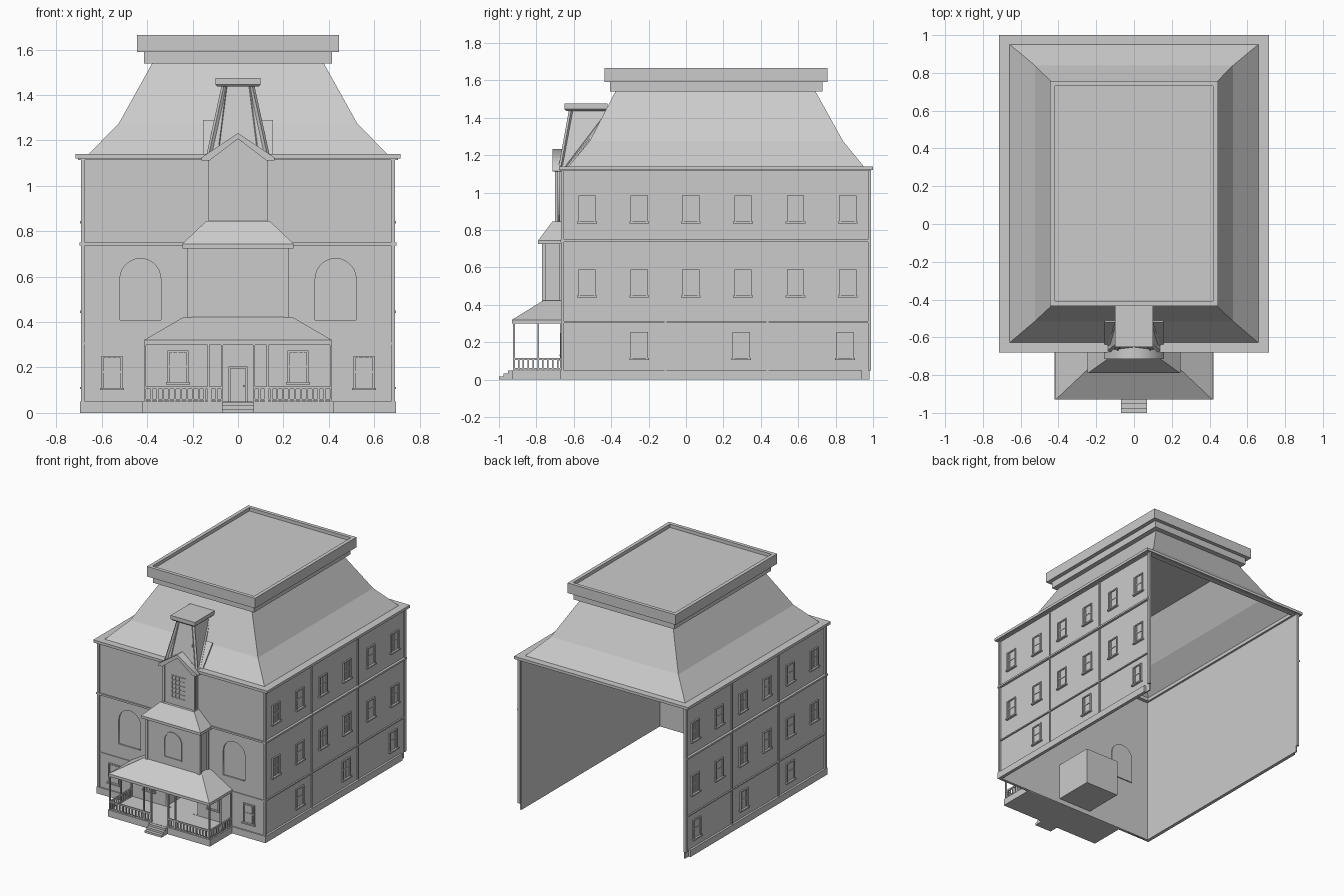
import bpy, bmesh, math
from mathutils import Matrix, Vector

if "Cube" in bpy.data.objects:
    bpy.data.objects.remove(bpy.data.objects["Cube"])


def finish(name, bm, mirror=False):
    bmesh.ops.recalc_face_normals(bm, faces=bm.faces)
    me = bpy.data.meshes.new(name)
    bm.to_mesh(me)
    bm.free()
    ob = bpy.data.objects.new(name, me)
    bpy.context.collection.objects.link(ob)
    if mirror:
        ob.modifiers.new("mirror", 'MIRROR').use_mirror_merge = False
    return ob


def boxes(name, items, mirror=False, matrix=Matrix()):
    """One object from boxes given as (x0, x1, y0, y1, z0, z1)."""
    bm = bmesh.new()
    for x0, x1, y0, y1, z0, z1 in items:
        m = Matrix.Translation(((x0 + x1) / 2, (y0 + y1) / 2, (z0 + z1) / 2)) \
            @ Matrix.Diagonal((x1 - x0, y1 - y0, z1 - z0, 1))
        bmesh.ops.create_cube(bm, size=1, matrix=matrix @ m)
    return finish(name, bm, mirror)


def loft(name, levels, capped=True):
    """Stacked rectangles (half_x, y_front, y_back, z) joined by quads."""
    bm = bmesh.new()
    rings = [[bm.verts.new(p) for p in ((-x, a, z), (x, a, z), (x, b, z), (-x, b, z))]
             for x, a, b, z in levels]
    for r, s in zip(rings, rings[1:]):
        for i in range(4):
            j = (i + 1) % 4
            bm.faces.new((r[i], r[j], s[j], s[i]))
    if capped:
        bm.faces.new(rings[0])
        bm.faces.new(rings[-1])
    return finish(name, bm)


def prism(name, outlines, y0, y1):
    """Outline in x/z with optional holes, extruded from y0 to y1."""
    cu = bpy.data.curves.new(name, 'CURVE')
    cu.dimensions, cu.fill_mode, cu.extrude = '2D', 'BOTH', (y1 - y0) / 2
    for pts in outlines:
        sp = cu.splines.new('POLY')
        sp.points.add(len(pts) - 1)
        for p, (x, z) in zip(sp.points, pts):
            p.co = (x, z, 0, 1)
        sp.use_cyclic_u = True
    tmp = bpy.data.objects.new(name + "_outline", cu)
    bpy.context.collection.objects.link(tmp)
    dg = bpy.context.evaluated_depsgraph_get()
    me = bpy.data.meshes.new_from_object(tmp.evaluated_get(dg))
    bpy.data.objects.remove(tmp)
    me.transform(Matrix.Translation((0, (y0 + y1) / 2, 0)) @ Matrix.Rotation(math.pi / 2, 4, 'X'))
    me.name = name
    ob = bpy.data.objects.new(name, me)
    bpy.context.collection.objects.link(ob)
    return ob


def bar(name, a, b, w, mirror=True):
    """Square bar between two points."""
    a, b = Vector(a), Vector(b)
    d = b - a
    m = Matrix.Translation((a + b) / 2) @ d.to_track_quat('Z', 'Y').to_matrix().to_4x4()
    return boxes(name, [(-w / 2, w / 2, -w / 2, w / 2, -d.length / 2, d.length / 2)], mirror, m)


def rect(x0, x1, z0, z1):
    return [(x0, z0), (x1, z0), (x1, z1), (x0, z1)]


def arch(cx, r, z0, zs, n=14):
    return [(cx - r, z0), (cx + r, z0)] + \
        [(cx + r * math.cos(math.pi * i / n), zs + r * math.sin(math.pi * i / n)) for i in range(n + 1)]


def window(name, loc, side=False, mirror=True):
    """Double-hung window: casing, sill, sashes and glazing bars."""
    m = Matrix.Translation(loc)
    if side:
        m = m @ Matrix.Rotation(math.pi / 2, 4, 'Z')
    w, h, t = .046, .07, .009
    parts = [(-w, -w + t, -.01, .004, -h, h), (w - t, w, -.01, .004, -h, h),
             (-w, w, -.01, .004, h - t, h), (-.053, .053, -.017, .004, -h - .01, -h),
             (-w + t, w - t, -.006, .004, -.004, .004), (-.003, .003, -.004, .004, -h, h),
             (-.026, -.022, -.004, .004, -h, h), (.022, .026, -.004, .004, -h, h),
             (-w + t, w - t, -.002, .004, -h, h)]
    return boxes(name, parts, mirror, m)


# Main walls: open at the back and underneath
boxes("side_wall", [(.67, .68, -.66, .98, .0, 1.12)], True).data.transform(Matrix())
prism("front_wall", [rect(-.68, .68, 0, 1.12), rect(-.13, .13, .05, .30),
                     arch(-.43, .09, .41, .59), arch(.43, .09, .41, .59)], -.66, -.65)
for s in (-1, 1):
    prism("arched_niche_back", [arch(.43 * s, .092, .408, .59)], -.65, -.642)

# Plinth
boxes("plinth", [(.675, .695, -.67, .94, 0, .05), (.41, .695, -.67, -.65, 0, .05)], True)

# Corner boards, belt courses and side battens
boxes("corner_boards", [(.675, .692, -.668, -.652, .05, 1.12), (.672, .692, .972, .99, .05, 1.12)], True)
boxes("belt_courses", [(.675, .698, -.67, .99, .737, .75), (.12, .698, -.67, -.655, .737, .75),
                       (.675, .69, -.665, .99, .302, .311), (.41, .69, -.666, -.655, .302, .311)], True)
boxes("wall_battens", [(.675, .688, y - .005, y + .005, .05, 1.12) for y in (-.11, .435)], True)

# Side windows
for z, ys in ((.915, (-.53, -.25, .025, .305, .585, .865)),
              (.52, (-.53, -.25, .025, .305, .585, .865)),
              (.185, (-.25, .295, .85))):
    for y in ys:
        window("side_window", (.68, y, z), True)
# Front ground-floor windows
window("front_window", (.555, -.66, .18))
window("porch_window", (.265, -.66, .205))

# Main cornice ring and hollow curved mansard roof
loft("cornice", [(.655, -.625, .95, 1.115), (.705, -.67, .99, 1.115), (.705, -.67, .99, 1.12),
                 (.715, -.68, 1, 1.12), (.715, -.68, 1, 1.14), (.655, -.625, .95, 1.14),
                 (.655, -.625, .95, 1.115)], False)
loft("mansard_roof", [(.66, -.63, .952, 1.138), (.525, -.515, .84, 1.275), (.375, -.375, .69, 1.545)], False)
loft("roof_crown", [(.415, -.405, .73, 1.54), (.415, -.405, .73, 1.59), (.445, -.435, .757, 1.59),
                    (.445, -.435, .757, 1.665), (.418, -.408, .73, 1.665), (.418, -.408, .73, 1.64)])

# Porch floor, steps and recessed entrance
boxes("porch_floor", [(-.42, .42, -.93, -.655, 0, .05), (-.14, .14, -.66, -.35, .035, .05)])
boxes("front_steps", [(-.07, .07, -1 + .024 * i, -.92, .0, .016 * (i + 1)) for i in range(3)])
boxes("entrance_recess", [(-.14, -.13, -.65, -.36, .04, .31), (.13, .14, -.65, -.36, .04, .31),
                          (-.14, .14, -.36, -.35, .04, .31), (-.14, .14, -.65, -.35, .30, .31)])
boxes("front_door", [(-.042, .042, -.366, -.36, .05, .205), (-.042, -.032, -.374, -.36, .05, .205),
                     (.032, .042, -.374, -.36, .05, .205), (-.042, .042, -.374, -.36, .195, .205),
                     (-.02, .02, -.37, -.36, .125, .18), (-.02, .02, -.37, -.36, .065, .11),
                     (.022, .028, -.375, -.36, .115, .122)])

# Porch posts and railings
posts = [(x, y) for x, y in ((.41, -.92), (.07, -.92), (.13, -.92), (.41, -.79), (.41, -.668))]
boxes("porch_posts", [(x - .005, x + .005, y - .005, y + .005, .05, .305) for x, y in posts], True)
rails = [(.07, .41, -.925, -.915, .105, .116), (.07, .41, -.923, -.917, .055, .061),
         (.405, .415, -.92, -.665, .105, .116), (.407, .413, -.92, -.665, .055, .061)]
rails += [(.095 + .026 * i - .004, .099 + .026 * i, -.924, -.916, .05, .108) for i in range(12)]
rails += [(.406, .414, -.899 + .026 * i, -.891 + .026 * i, .05, .108) for i in range(9)]
boxes("porch_railing", rails, True)

# Porch roof
loft("porch_roof", [(.415, -.93, -.655, .30), (.415, -.93, -.655, .32), (.24, -.765, -.655, .422)])

# Second-storey bay with its own roof
loft("bay", [(.212, -.765, -.655, .41), (.212, -.765, -.655, .73)])
boxes("bay_corner_boards", [(.205, .225, -.77, -.75, .42, .73), (.205, .225, -.675, -.655, .42, .73)], True)
prism("bay_arch_frame", [arch(0, .075, .475, .60), arch(0, .067, .483, .60)], -.771, -.76)
loft("bay_roof", [(.245, -.79, -.655, .725), (.245, -.79, -.655, .745), (.14, -.715, -.655, .845)])

# Third-storey turret with lattice window and gable
prism("turret", [[(-.12, .83), (.12, .83), (.12, 1.125), (0, 1.215), (-.12, 1.125)]], -.695, -.60)
boxes("turret_corner_boards", [(.115, .131, -.701, -.684, .84, 1.12), (.115, .131, -.675, -.655, .84, 1.12)], True)
lattice = [(-.06, .06, -.70, -.69, z, z + .007) for z in (.895, .927, .959, .991, 1.023, 1.055)]
lattice += [(x - .0035, x + .0035, -.70, -.69, .895, 1.06) for x in (-.057, -.028, 0, .028, .057)]
boxes("turret_lattice_window", lattice)
prism("turret_gable", [[(-.16, 1.112), (-.125, 1.112), (0, 1.207), (.125, 1.112), (.16, 1.112),
                        (.16, 1.125), (0, 1.233), (-.16, 1.125)]], -.715, -.64)

# Tapered dormer above the turret
loft("dormer", [(.132, -.672, -.52, 1.125), (.06, -.612, -.43, 1.445)])
bar("dormer_edge", (.13, -.672, 1.125), (.06, -.614, 1.445), .016)
bar("dormer_side_trim", (.135, -.645, 1.13), (.07, -.44, 1.40), .012)
bar("dormer_front_trim", (.092, -.676, 1.125), (.052, -.616, 1.44), .006)
loft("dormer_cap", [(.09, -.64, -.42, 1.437), (.1, -.65, -.42, 1.447), (.1, -.65, -.42, 1.475)])

# Flashing plates where dormer meets roof
bm = bmesh.new()
bm.faces.new([bm.verts.new(p) for p in ((.155, -.655, 1.12), (.155, -.52, 1.29),
                                        (.1, -.52, 1.29), (.1, -.655, 1.12))])
plate = finish("dormer_flashing", bm, True)
plate.modifiers.new("thickness", 'SOLIDIFY').thickness = .01
